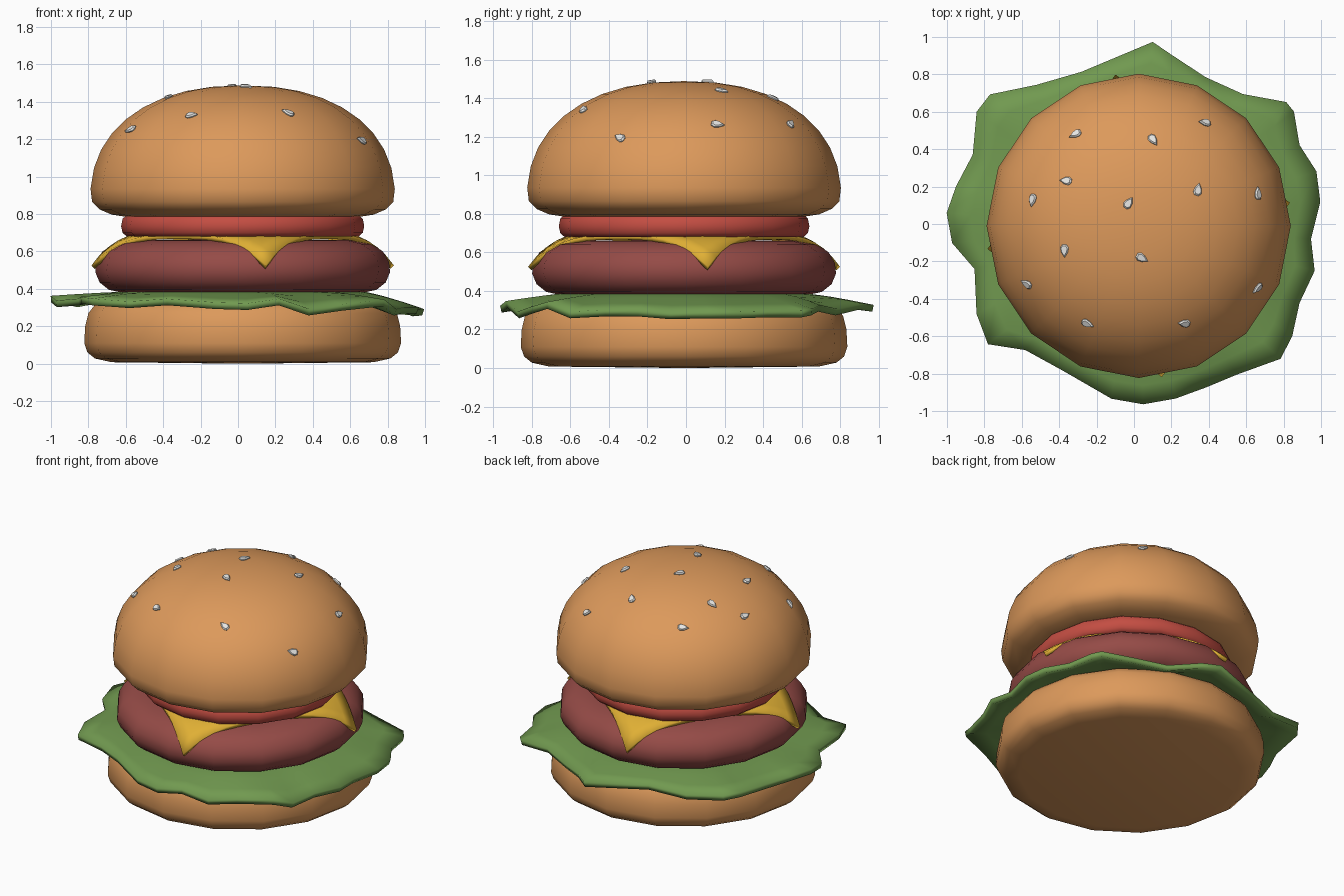
import bpy, bmesh, math
from mathutils import Vector, Matrix
from mathutils.bvhtree import BVHTree

if "Cube" in bpy.data.objects:
    bpy.data.objects.remove(bpy.data.objects["Cube"])

CX, CY = 0.025, -0.01          # centre of the stack


def material(name, rgb):
    m = bpy.data.materials.new(name)
    m.diffuse_color = (*rgb, 1)
    m.use_nodes = True
    m.node_tree.nodes["Principled BSDF"].inputs["Base Color"].default_value = m.diffuse_color
    return m


BUN = material("toasted bun", (0.72, 0.32, 0.105))
PATTY = material("meat brown red", (0.30, 0.07, 0.062))
TOMATO = material("tomato red", (0.55, 0.075, 0.055))
CHEESE = material("cheese yellow", (0.74, 0.43, 0.035))
LEAF = material("lettuce green", (0.165, 0.32, 0.08))
SEED = material("sesame white", (0.80, 0.80, 0.78))


def finish(bm, name, mat, angle=45, thickness=0):
    bmesh.ops.recalc_face_normals(bm, faces=bm.faces)
    me = bpy.data.meshes.new(name)
    bm.to_mesh(me)
    bm.free()
    for p in me.polygons:
        p.use_smooth = True
    me.set_sharp_from_angle(angle=math.radians(angle))
    me.materials.append(mat)
    ob = bpy.data.objects.new(name, me)
    bpy.context.collection.objects.link(ob)
    if thickness:
        mod = ob.modifiers.new("thickness", "SOLIDIFY")
        mod.thickness = thickness
        mod.offset = 0
    return ob


def lathe(profile, sides=16):
    """Closed turned shape; the first and last points lie on the axis."""
    bm = bmesh.new()
    bottom = bm.verts.new((CX, CY, profile[0][1]))
    top = bm.verts.new((CX, CY, profile[-1][1]))
    rings = []
    for r, z in profile[1:-1]:
        rings.append([bm.verts.new((CX + r * math.cos(a), CY + r * math.sin(a), z))
                      for a in (math.tau * i / sides for i in range(sides))])
    for i in range(sides):
        j = (i + 1) % sides
        bm.faces.new((bottom, rings[0][j], rings[0][i]))
        bm.faces.new((top, rings[-1][i], rings[-1][j]))
        for lo, hi in zip(rings, rings[1:]):
            bm.faces.new((lo[i], lo[j], hi[j], hi[i]))
    return bm


# Bottom bun
finish(lathe([(0, 0), (0.70, 0.008), (0.79, 0.028), (0.83, 0.06), (0.847, 0.11),
              (0.842, 0.2), (0.825, 0.27), (0.79, 0.315), (0.72, 0.34), (0, 0.35)]),
       "bottom_bun", BUN)

# Patty
finish(lathe([(0, 0.37), (0.62, 0.375), (0.715, 0.395), (0.765, 0.435), (0.788, 0.49),
              (0.782, 0.545), (0.75, 0.60), (0.69, 0.64), (0.60, 0.66), (0, 0.665)]),
       "patty", PATTY)

# Tomato slice
finish(lathe([(0, 0.68), (0.62, 0.68), (0.642, 0.70), (0.65, 0.735),
              (0.642, 0.775), (0.62, 0.795), (0, 0.795)]),
       "tomato_slice", TOMATO)

# Top bun: rounded underside and a slightly full dome
profile = [(0, 0.785), (0.62, 0.785), (0.70, 0.797), (0.765, 0.825), (0.805, 0.865)]
for k in range(9):
    a = math.radians(90 * (k + 0.4) / 9.4)
    profile.append((0.815 * math.cos(a) ** 0.889, 0.88 + 0.608 * math.sin(a) ** 0.889))
profile.append((0, 1.488))
bm = lathe(profile)
bmesh.ops.recalc_face_normals(bm, faces=bm.faces)
dome = BVHTree.FromBMesh(bm)
finish(bm, "top_bun", BUN)

# Cheese slice: square sheet whose corners droop over the patty
bm = bmesh.new()
bmesh.ops.create_grid(bm, x_segments=16, y_segments=16, size=0.572)
turn = Matrix.Rotation(math.radians(45 + 8.7), 3, "Z")
for v in bm.verts:
    p = turn @ v.co
    r = math.hypot(p.x, p.y)
    v.co = (CX + p.x, CY + p.y, 0.68 - 2.0 * max(0, r - 0.56) ** 1.8)
finish(bm, "cheese_slice", CHEESE, thickness=0.026)

# Lettuce leaf: rim points (x, y, z) joined to a flat middle by rings
RIM = [(0.10, 0.97, .31), (-0.28, 0.81, .33), (-0.52, 0.74, .30), (-0.77, 0.69, .34),
       (-0.84, 0.60, .35), (-0.86, 0.37, .32), (-0.95, 0.20, .34), (-1.0, 0.06, .345),
       (-0.97, -0.10, .32), (-0.85, -0.24, .33), (-0.84, -0.48, .34), (-0.78, -0.64, .33),
       (-0.58, -0.67, .315), (-0.38, -0.78, .33), (-0.12, -0.93, .31), (0.05, -0.96, .305),
       (0.22, -0.93, .33), (0.38, -0.87, .275), (0.55, -0.80, .30), (0.78, -0.72, .325),
       (0.84, -0.60, .275), (0.88, -0.42, .285), (0.96, -0.25, .285), (0.94, -0.08, .27),
       (0.99, 0.12, .275), (0.97, 0.28, .275), (0.88, 0.42, .28), (0.85, 0.60, .28),
       (0.81, 0.65, .29), (0.58, 0.69, .31), (0.38, 0.78, .29), (0.20, 0.90, .32)]
bm = bmesh.new()
rings = []
for t in (0, 0.3, 0.65, 1):
    ring = []
    for x, y, z in RIM:
        d = Vector((x - CX, y - CY))
        r = 0.66 + (d.length - 0.66) * t
        d = d.normalized() * r
        ring.append(bm.verts.new((CX + d.x, CY + d.y, 0.366 + (z - 0.366) * t ** 1.2)))
    rings.append(ring)
mid = bm.verts.new((CX, CY, 0.366))
n = len(RIM)
for i in range(n):
    j = (i + 1) % n
    bm.faces.new((mid, rings[0][i], rings[0][j]))
    for lo, hi in zip(rings, rings[1:]):
        bm.faces.new((lo[i], hi[i], hi[j], lo[j]))
finish(bm, "lettuce_leaf", LEAF, thickness=0.036)

# Sesame seeds: teardrops laid on the dome (x, y, heading of the tip in degrees)
SEEDS = [(-0.31, 0.48, 205), (0.10, 0.45, -60), (0.38, 0.54, 190), (-0.36, 0.23, 170),
         (-0.54, 0.13, 260), (-0.03, 0.11, 55), (0.34, 0.18, 75), (0.66, 0.16, 85),
         (-0.37, -0.14, 270), (0.04, -0.18, -30), (-0.57, -0.32, 165), (0.66, -0.34, 200),
         (-0.25, -0.53, -20), (0.27, -0.53, 165)]
OUTLINE = [(0.04, 0), (0.012, 0.018), (-0.014, 0.023), (-0.03, 0.012),
           (-0.03, -0.012), (-0.014, -0.023), (0.012, -0.018)]
bm = bmesh.new()
for x, y, heading in SEEDS:
    spot, normal, _, _ = dome.ray_cast(Vector((x, y, 3)), Vector((0, 0, -1)))
    a = math.radians(heading)
    side = normal.cross(Vector((math.cos(a), math.sin(a), 0))).normalized()
    fwd = side.cross(normal)
    layers = [[bm.verts.new(spot + fwd * u * s + side * v * s + normal * h) for u, v in OUTLINE]
              for s, h in ((0.9, -0.006), (1, 0.006), (0.75, 0.014))]
    bm.faces.new(layers[0][::-1])
    bm.faces.new(layers[-1])
    for lo, hi in zip(layers, layers[1:]):
        for i in range(7):
            j = (i + 1) % 7
            bm.faces.new((lo[i], lo[j], hi[j], hi[i]))
finish(bm, "sesame_seeds", SEED, 40)
